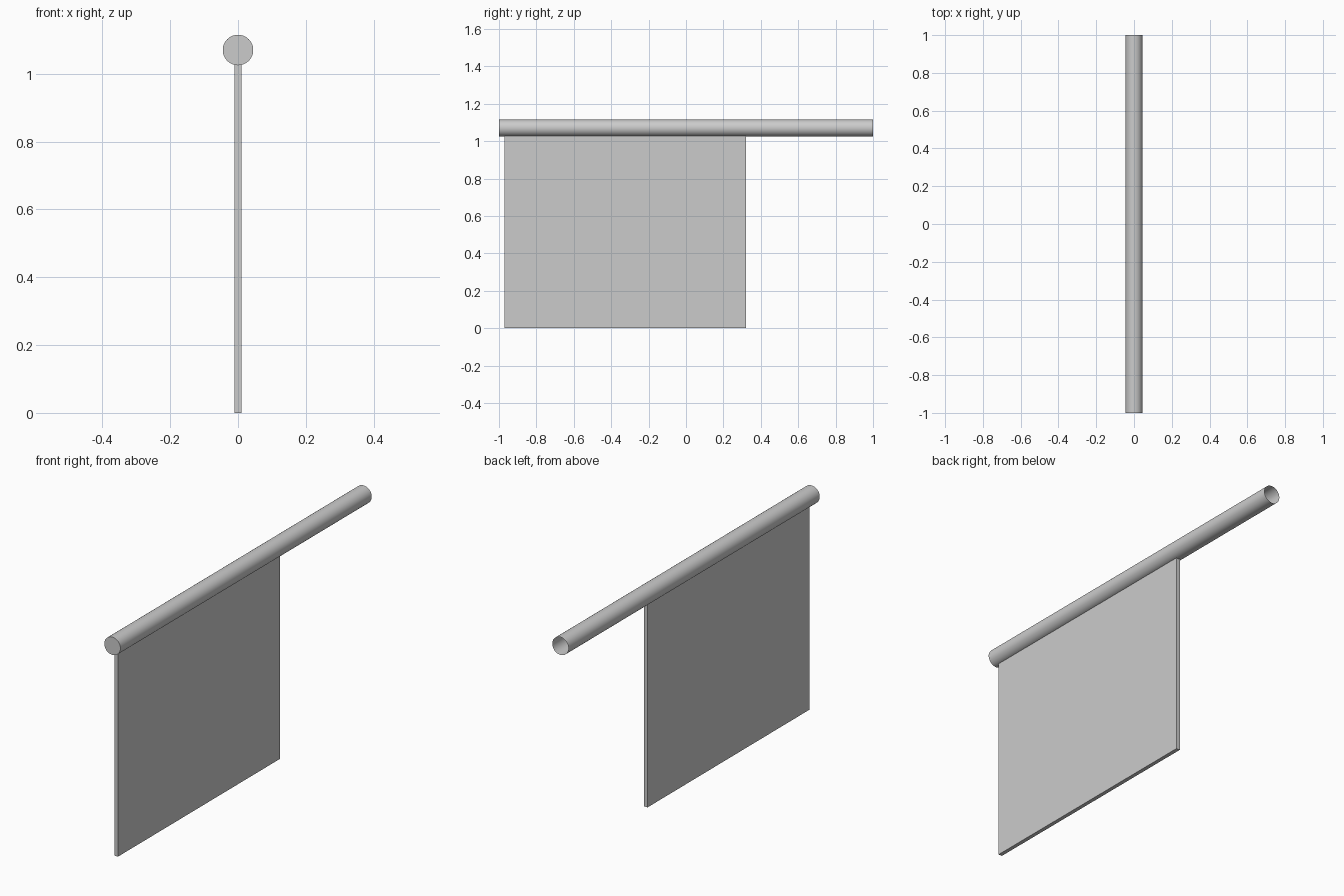
import bpy, bmesh, math
from mathutils import Matrix

if "Cube" in bpy.data.objects:
    bpy.data.objects.remove(bpy.data.objects["Cube"])

RADIUS, AXIS_Z = 0.045, 1.07


def add_object(name, bm):
    mesh = bpy.data.meshes.new(name)
    bm.to_mesh(mesh)
    bm.free()
    obj = bpy.data.objects.new(name, mesh)
    bpy.context.collection.objects.link(obj)
    return obj


# Horizontal pole: thin shell, closed at the front and open at the back
bm = bmesh.new()
placement = Matrix.Translation((0, 0, AXIS_Z)) @ Matrix.Rotation(math.pi / 2, 4, 'X')
bmesh.ops.create_cone(bm, cap_ends=True, segments=48, radius1=RADIUS,
                      radius2=RADIUS, depth=2, matrix=placement)
back_cap = [f for f in bm.faces if f.calc_center_median().y > 0.9]
bmesh.ops.delete(bm, geom=back_cap, context='FACES_ONLY')
pole = add_object("pole", bm)
bpy.context.view_layer.objects.active = pole
pole.select_set(True)
bpy.ops.object.shade_smooth_by_angle(angle=math.radians(30))

# Hanging panel, its top edge just meeting the underside of the pole
bm = bmesh.new()
y0, y1, top = -0.97, 0.32, AXIS_Z - RADIUS + 0.002
bmesh.ops.create_cube(bm, size=1, matrix=Matrix.Translation((0, (y0 + y1) / 2, top / 2))
                      @ Matrix.Diagonal((0.02, y1 - y0, top, 1)))
add_object("hanging_panel", bm)
